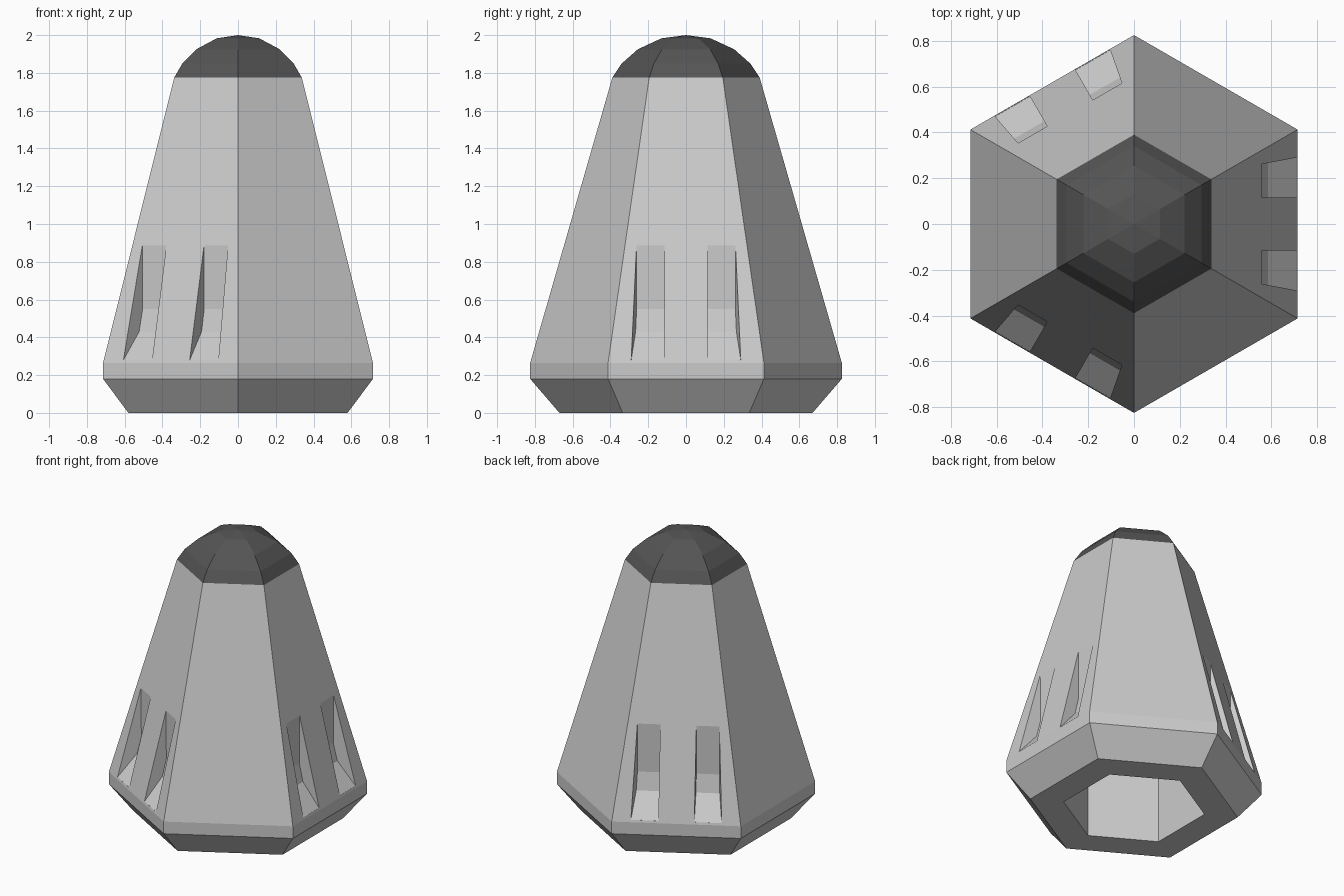
import bpy, bmesh
from math import sin, cos, pi, radians
from mathutils import Matrix, Vector

if "Cube" in bpy.data.objects:
    bpy.data.objects.remove(bpy.data.objects["Cube"])

SIDES = 6


def finish(bm, name):
    bmesh.ops.recalc_face_normals(bm, faces=bm.faces)
    mesh = bpy.data.meshes.new(name)
    bm.to_mesh(mesh)
    bm.free()
    obj = bpy.data.objects.new(name, mesh)
    bpy.context.collection.objects.link(obj)
    return obj


def lathe(name, profile):
    """Six-sided turned shape from (radius, height) pairs, corners on +-y."""
    bm = bmesh.new()
    rings = []
    for r, z in profile:
        if r == 0:
            rings.append([bm.verts.new((0, 0, z))] * SIDES)
        else:
            angles = [pi / 2 + 2 * pi * i / SIDES for i in range(SIDES)]
            rings.append([bm.verts.new((r * cos(a), r * sin(a), z)) for a in angles])
    for low, high in zip(rings, rings[1:]):
        for i in range(SIDES):
            j = (i + 1) % SIDES
            corners = dict.fromkeys([low[i], low[j], high[j], high[i]])
            bm.faces.new(list(corners))
    if profile[-1][0] > 0 and profile[0][0] == 0:
        bm.faces.new(rings[-1])
    return finish(bm, name)


# Hollow-bottomed tapered body
body = lathe("body", [(0, 0.6), (0.455, 0.6), (0.455, 0), (0.67, 0), (0.825, 0.18),
                      (0.825, 0.265), (0.39, 1.775)])

# Paired recesses on every other face, outer walls slightly splayed
recess = [(0.56, 1.0), (0.557, 0.55), (0.585, 0.43), (0.71, 0.28), (0.85, 0.28), (0.85, 1.0)]
bm = bmesh.new()
for angle in (0, 120, 240):
    turn = Matrix.Rotation(radians(angle), 3, 'Z')
    for side in (-1, 1):
        inner = [bm.verts.new(turn @ Vector((d, side * 0.115, z))) for d, z in recess]
        outer = [bm.verts.new(turn @ Vector((d, side * (0.262 + (d - 0.56) * 0.187), z)))
                 for d, z in recess]
        bm.faces.new(inner)
        bm.faces.new(outer)
        for i in range(len(recess)):
            j = (i + 1) % len(recess)
            bm.faces.new((inner[i], inner[j], outer[j], outer[i]))
cutter = finish(bm, "recess_cutter")
cutter.hide_render = True
cut = body.modifiers.new("recesses", 'BOOLEAN')
cut.operation = 'DIFFERENCE'
cut.solver = 'EXACT'
cut.object = cutter
bpy.context.view_layer.objects.active = body
bpy.ops.object.modifier_apply(modifier=cut.name)
bpy.data.objects.remove(cutter)

# Dark faceted dome
dome = lathe("dome_cap", [(0.39, 1.775), (0.34, 1.85), (0.255, 1.925), (0.13, 1.983), (0, 2.0)])
dark = bpy.data.materials.new("dark_grey")
dark.diffuse_color = (0.09, 0.09, 0.09, 1)
dark.use_nodes = True
dark.node_tree.nodes["Principled BSDF"].inputs["Base Color"].default_value = dark.diffuse_color
dome.data.materials.append(dark)
